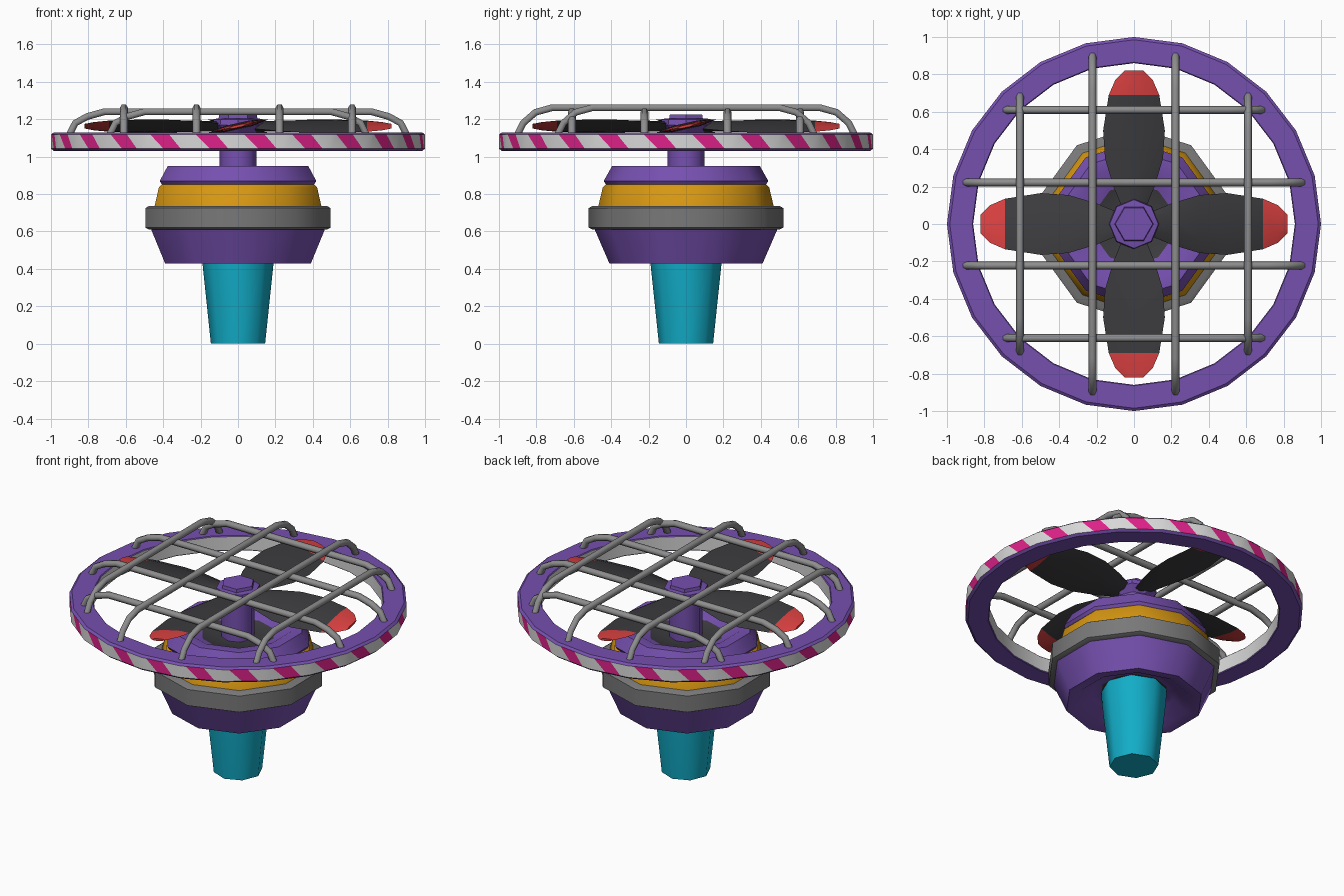
import bpy, bmesh, math
from mathutils import Matrix, Vector

cube = bpy.data.objects.get("Cube")
if cube:
    bpy.data.objects.remove(cube, do_unlink=True)


def material(name, r, g, b):
    m = bpy.data.materials.new(name)
    m.use_nodes = True
    m.diffuse_color = (r, g, b, 1)
    m.node_tree.nodes["Principled BSDF"].inputs["Base Color"].default_value = (r, g, b, 1)
    return m


PURPLE = material("purple", 0.18, 0.08, 0.43)
TEAL = material("teal", 0.006, 0.42, 0.58)
AMBER = material("amber", 0.68, 0.31, 0.006)
GREY = material("grey", 0.19, 0.19, 0.19)
STEEL = material("light grey", 0.27, 0.27, 0.27)
RED = material("red", 0.68, 0.05, 0.05)
DARK = material("charcoal", 0.045, 0.045, 0.05)
MAGENTA = material("magenta", 0.72, 0.015, 0.25)
WHITE = material("white", 0.68, 0.68, 0.68)


def finish(bm, name, mats, angle=50, recalc=True):
    if recalc:
        bmesh.ops.recalc_face_normals(bm, faces=bm.faces)
    mesh = bpy.data.meshes.new(name)
    bm.to_mesh(mesh)
    bm.free()
    for m in mats:
        mesh.materials.append(m)
    ob = bpy.data.objects.new(name, mesh)
    bpy.context.collection.objects.link(ob)
    bpy.ops.object.select_all(action="DESELECT")
    ob.select_set(True)
    bpy.context.view_layer.objects.active = ob
    bpy.ops.object.shade_smooth_by_angle(angle=math.radians(angle))
    return ob


def lathe(name, profile, sides, mats, bands=(), cap=True, angle=50):
    """Turn a (radius, z) profile, listed bottom to top along its outside."""
    bm = bmesh.new()
    rings = []
    for r, z in profile:
        ring = []
        for i in range(sides):
            a = math.tau * i / sides + math.pi / 2
            ring.append(bm.verts.new((r * math.cos(a), r * math.sin(a), z)))
        rings.append(ring)
    for k in range(len(rings) - 1):
        lo, hi = rings[k], rings[k + 1]
        for i in range(sides):
            j = (i + 1) % sides
            f = bm.faces.new((lo[i], lo[j], hi[j], hi[i]))
            f.material_index = bands[k] if bands else 0
    if cap:
        bm.faces.new(rings[0][::-1])
        bm.faces.new(rings[-1])
    return finish(bm, name, mats, angle, recalc=False)


# Handle and stacked motor housing
lathe("handle", [(0.145, 0), (0.19, 0.43), (0.195, 0.52)], 8, [TEAL])
lathe("lower_housing", [(0.2, 0.51), (0.25, 0.5), (0.34, 0.44), (0.41, 0.43), (0.49, 0.615)],
      10, [DARK, PURPLE], bands=[1, 1, 1, 1])
lathe("housing_band", [(0.5, 0.61), (0.52, 0.62), (0.52, 0.725), (0.5, 0.737)], 10, [GREY])
lathe("amber_band", [(0.47, 0.73), (0.445, 0.835), (0.42, 0.86)], 10, [AMBER])
lathe("upper_housing", [(0.42, 0.84), (0.44, 0.87), (0.395, 0.95), (0.33, 0.95),
                        (0.22, 0.89), (0.1, 0.88)],
      10, [PURPLE, DARK], bands=[0, 0, 0, 0, 1])

# Shaft and nose cap
lathe("shaft", [(0.1, 0.87), (0.1, 1.13)], 8, [PURPLE])
lathe("hub", [(0.09, 1.12), (0.135, 1.17), (0.13, 1.2), (0.105, 1.205)], 8, [PURPLE], angle=30)
cap = lathe("hub_cap", [(0.105, 1.2), (0.1, 1.225)], 6, [PURPLE], angle=30)
cap.rotation_euler.z = math.pi / 6

# Propeller blades: pitched lens sections along the radius
SECTIONS = [(0.08, 0.06, 0.02), (0.2, 0.11, 0.02), (0.35, 0.155, 0.018), (0.5, 0.165, 0.016),
            (0.69, 0.135, 0.014), (0.77, 0.1, 0.012), (0.82, 0.05, 0.008)]


def blade(index):
    bm = bmesh.new()
    rings = []
    for r, half, thick in SECTIONS:
        ring = []
        for i in range(6):
            a = math.tau * i / 6
            y = half * math.cos(a)
            ring.append(bm.verts.new((r, y, 1.163 + 0.22 * y + thick * math.sin(a))))
        rings.append(ring)
    for k in range(len(rings) - 1):
        for i in range(6):
            j = (i + 1) % 6
            f = bm.faces.new((rings[k][i], rings[k][j], rings[k + 1][j], rings[k + 1][i]))
            f.material_index = int(SECTIONS[k][0] > 0.68)
    bm.faces.new(rings[0])
    bm.faces.new(rings[-1]).material_index = 1
    bmesh.ops.transform(bm, matrix=Matrix.Rotation(index * math.pi / 2, 4, "Z"), verts=bm.verts)
    finish(bm, f"blade_{index + 1}", [DARK, RED], 40)


for n in range(4):
    blade(n)

# Guard ring: purple frame with a pale inner wall
SEGMENTS = 24
LOW, HIGH = 1.043, 1.118
lathe("guard_ring", [(1.0, HIGH), (0.985, 1.13), (0.865, 1.13), (0.86, 1.125),
                     (0.86, 1.035), (0.865, 1.03), (0.985, 1.03), (1.0, LOW)],
      SEGMENTS, [PURPLE, WHITE], bands=[0, 0, 0, 1, 0, 0, 0], cap=False, angle=35)

# Slanted stripes around the ring's outer wall, one per segment
bm = bmesh.new()
for s in range(SEGMENTS):
    a, b = (Vector((math.cos(t), math.sin(t), 0))
            for t in (math.tau * s / SEGMENTS, math.tau * (s + 1) / SEGMENTS))
    low = [bm.verts.new(a.lerp(b, t) + Vector((0, 0, LOW))) for t in (0, 0.42, 0.8, 1)]
    high = [bm.verts.new(a.lerp(b, t) + Vector((0, 0, HIGH))) for t in (0, 0.13, 0.55, 1)]
    for i in range(3):
        f = bm.faces.new((low[i], low[i + 1], high[i + 1], high[i]))
        f.material_index = int(i == 1)
bmesh.ops.remove_doubles(bm, verts=bm.verts, dist=0.0001)
finish(bm, "striped_band", [WHITE, MAGENTA], 35, recalc=False)


# Wire guard: arched bars crossing both ways
def bar(name, offset, reach, top, turned):
    half = [(reach, 1.11), (reach - 0.035, 1.18), (reach - 0.1, top - 0.025), (reach - 0.19, top)]
    path = [(-x, z) for x, z in half] + half[::-1]
    curve = bpy.data.curves.new(name, "CURVE")
    curve.dimensions = "3D"
    curve.bevel_depth = 0.021
    curve.bevel_resolution = 1
    curve.use_fill_caps = True
    spline = curve.splines.new("POLY")
    spline.points.add(len(path) - 1)
    for p, (x, z) in zip(spline.points, path):
        p.co = (offset, x, z, 1) if turned else (x, offset, z, 1)
    curve.materials.append(STEEL)
    ob = bpy.data.objects.new(name, curve)
    bpy.context.collection.objects.link(ob)


for turned, label, top in ((False, "cross_bar", 1.24), (True, "long_bar", 1.262)):
    for n, (offset, reach) in enumerate(((-0.61, 0.69), (-0.222, 0.905), (0.222, 0.905), (0.61, 0.69))):
        bar(f"{label}_{n + 1}", offset, reach, top, turned)
